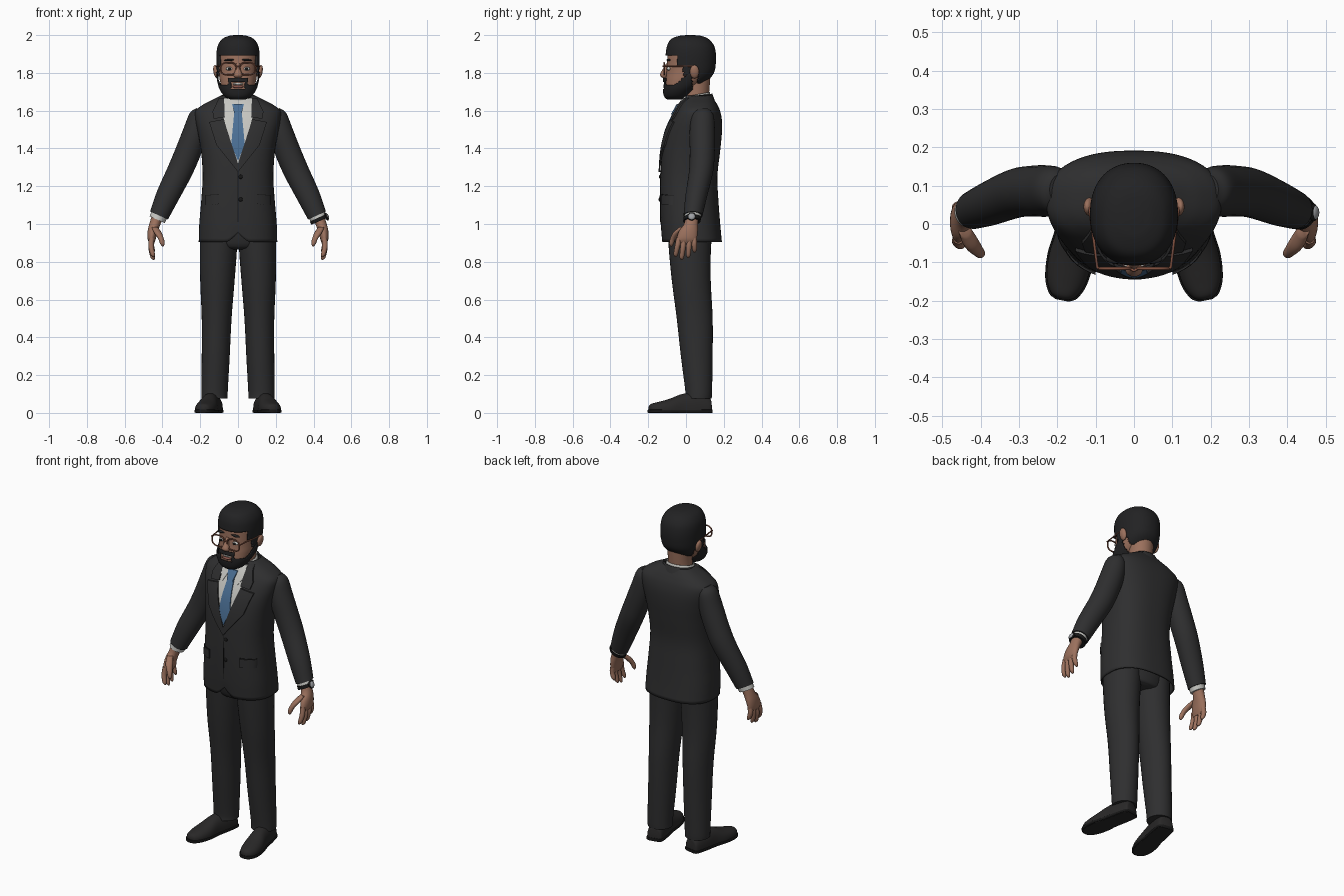
import bpy, bmesh, math
from mathutils import Vector

if "Cube" in bpy.data.objects:
    bpy.data.objects.remove(bpy.data.objects["Cube"])


def material(name, r, g, b):
    m = bpy.data.materials.new(name)
    m.use_nodes = True
    m.diffuse_color = (r, g, b, 1)
    m.node_tree.nodes["Principled BSDF"].inputs["Base Color"].default_value = (r, g, b, 1)
    return m


SUIT = material("charcoal suit", .028, .028, .029)
HAIR = material("black hair", .016, .016, .017)
SKIN = material("skin", .33, .165, .11)
SHIRT = material("off white", .56, .56, .53)
TIE = material("blue tie", .07, .16, .30)
FRAME = material("brown frame", .24, .09, .055)
SHOE = material("shoe leather", .022, .021, .021)
SOLE = material("sole rubber", .009, .009, .009)
LIP = material("lip", .24, .09, .07)
METAL = material("watch metal", .35, .36, .38)


def finish(obj, mat, mirror=False, solid=0):
    obj.data.materials.clear()
    obj.data.materials.append(mat)
    bpy.ops.object.select_all(action='DESELECT')
    obj.select_set(True)
    bpy.context.view_layer.objects.active = obj
    bpy.ops.object.shade_smooth_by_angle(angle=math.radians(50))
    if solid:
        obj.modifiers.new("thickness", 'SOLIDIFY').thickness = solid
    if mirror:
        obj.modifiers.new("mirror", 'MIRROR')
    return obj


def add_mesh(name, bm, mat, **kw):
    bmesh.ops.recalc_face_normals(bm, faces=bm.faces[:])
    me = bpy.data.meshes.new(name)
    bm.to_mesh(me)
    bm.free()
    obj = bpy.data.objects.new(name, me)
    bpy.context.collection.objects.link(obj)
    return finish(obj, mat, **kw)


def dense(stations, k):
    """Catmull-Rom refinement of a list of sections."""
    p = [Vector(s) for s in stations]
    p = [p[0] * 2 - p[1]] + p + [p[-1] * 2 - p[-2]]
    out = []
    for a, b, c, d in zip(p, p[1:], p[2:], p[3:]):
        for i in range(k):
            t = i / k
            out.append((b * 2 + (c - a) * t + (a * 2 - b * 5 + c * 4 - d) * t ** 2
                        + (b * 3 - a - c * 3 + d) * t ** 3) / 2)
    return out + [p[-2]]


def loft(name, mat, stations, k=5, n=32, power=2, tilt=(0, 0), warp=None, keep=None, caps=True, **kw):
    """Skin through level sections (x, y, z, half width, half depth)."""
    bm = bmesh.new()
    rings = []
    for x, y, z, rx, ry in dense(stations, k):
        ring = []
        for i in range(n):
            a = math.tau * i / n
            c, s = math.cos(a), math.sin(a)
            dx = math.copysign(abs(c) ** (2 / power), c) * max(rx, .001)
            dy = math.copysign(abs(s) ** (2 / power), s) * max(ry, .001)
            v = Vector((x + dx, y + dy, z + tilt[0] * dx + tilt[1] * dy))
            ring.append(bm.verts.new(warp(v) if warp else v))
        rings.append(ring)
    for r, q in zip(rings, rings[1:]):
        for i in range(n):
            bm.faces.new((r[i], r[i - 1], q[i - 1], q[i]))
    if caps:
        bm.faces.new(rings[0])
        bm.faces.new(rings[-1])
    if keep:
        lost = [f for f in bm.faces if not keep(*f.calc_center_median())]
        bmesh.ops.delete(bm, geom=lost, context='FACES')
    return add_mesh(name, bm, mat, **kw)


def ball(name, mat, loc, size, turn=0, **kw):
    bm = bmesh.new()
    bmesh.ops.create_uvsphere(bm, u_segments=24, v_segments=14, radius=1)
    for v in bm.verts:
        x, y, z = (v.co[i] * size[i] for i in range(3))
        c, s = math.cos(turn), math.sin(turn)
        v.co = Vector(loc) + Vector((x * c - z * s, y, x * s + z * c))
    return add_mesh(name, bm, mat, **kw)


def tube(name, mat, points, radius, cyclic=False, **kw):
    cu = bpy.data.curves.new(name, 'CURVE')
    cu.dimensions = '3D'
    cu.bevel_depth, cu.bevel_resolution, cu.use_fill_caps = radius, 2, True
    sp = cu.splines.new('POLY')
    sp.points.add(len(points) - 1)
    for p, co in zip(sp.points, points):
        p.co = (*co, 1)
    sp.use_cyclic_u = cyclic
    obj = bpy.data.objects.new(name, cu)
    bpy.context.collection.objects.link(obj)
    bpy.ops.object.select_all(action='DESELECT')
    obj.select_set(True)
    bpy.context.view_layer.objects.active = obj
    bpy.ops.object.convert(target='MESH')
    return finish(bpy.context.view_layer.objects.active, mat, **kw)


def sections(rows):
    """(z, half width, front y, back y) to loft sections."""
    return [(0, (f + b) / 2, z, w, (b - f) / 2) for z, w, f, b in rows]


# Jacket body, with the front hem cut away at the middle
POWER = 2.5
torso = sections([(.905, .208, -.128, .19), (1, .205, -.134, .181), (1.12, .195, -.137, .172),
                  (1.25, .187, -.135, .166), (1.38, .195, -.127, .18), (1.48, .212, -.107, .19),
                  (1.55, .226, -.079, .19), (1.6, .224, -.052, .18), (1.635, .18, -.032, .164),
                  (1.66, .13, -.014, .148), (1.68, .092, 0, .135)])
fine_torso = dense(torso, 5)


def cutaway(v):
    if v.y < 0 and v.z < 1:
        v.z += .05 * (1 - (v.z - .905) / .095) * max(0, 1 - abs(v.x) / .06) ** 1.4
    return v


loft("jacket_body", SUIT, torso, n=96, power=POWER, warp=cutaway, caps=False, solid=.008)


def front_y(x, z):
    for a, b in zip(fine_torso, fine_torso[1:]):
        if z <= b[2]:
            break
    s = a.lerp(b, min(1, max(0, (z - a[2]) / (b[2] - a[2]))))
    return s[1] - s[4] * max(0, 1 - min(1, abs(x) / s[3]) ** POWER) ** (1 / POWER)


def panel(name, mat, outline, lift, thick=.006, **kw):
    """Thin cloth plate laid on the front of the jacket."""
    bm = bmesh.new()
    bm.faces.new([bm.verts.new((x, 0, z)) for x, z in outline])
    for axis, lo, hi in ((0, -.2, .2), (2, 1, 1.7)):
        for i in range(int((hi - lo) / .015) + 1):
            co, no = Vector(), Vector()
            co[axis], no[axis] = lo + i * .015 + .0037, 1
            bmesh.ops.bisect_plane(bm, geom=bm.verts[:] + bm.edges[:] + bm.faces[:], plane_co=co, plane_no=no)
    for v in bm.verts:
        v.co.y = front_y(v.co.x, v.co.z) - lift
    new = bmesh.ops.extrude_face_region(bm, geom=bm.faces[:], use_keep_orig=True)["geom"]
    for v in new:
        if isinstance(v, bmesh.types.BMVert):
            v.co.y += thick
    return add_mesh(name, bm, mat, **kw)


# Shirt front, tie, lapels and pockets
panel("shirt_front", SHIRT, [(0, 1.31), (.075, 1.55), (.082, 1.665), (-.082, 1.665), (-.075, 1.55)], .004)
panel("shirt_collar_points", SHIRT, [(.02, 1.63), (.05, 1.565), (.076, 1.61), (.07, 1.668), (.03, 1.66)],
      .01, mirror=True)
panel("tie_blade", TIE, [(-.02, 1.59), (-.036, 1.42), (0, 1.335), (.036, 1.42), (.02, 1.59)], .01)
panel("tie_knot", TIE, [(-.018, 1.58), (.018, 1.58), (.031, 1.635), (-.031, 1.635)], .017, .009)
panel("lapels", SUIT, [(0, 1.275), (0, 1.32), (.062, 1.51), (.074, 1.555), (.153, 1.54), (.115, 1.42)],
      .011, .009, mirror=True)
panel("jacket_collar_fronts", SUIT, [(.07, 1.565), (.128, 1.557), (.135, 1.595), (.1, 1.668), (.074, 1.668)],
      .011, .009, mirror=True)
panel("pocket_flaps", SUIT, [(.1, 1.105), (.176, 1.1), (.176, 1.15), (.1, 1.155)], .008, .009, mirror=True)
panel("pocket_seams", SOLE, [(.1, 1.153), (.176, 1.148), (.176, 1.153), (.1, 1.158)], .004, mirror=True)
panel("front_seam", SOLE, [(-.002, 1.01), (.002, 1.01), (.002, 1.28), (-.002, 1.28)], .002, .004)
for z in (1.25, 1.13):
    ball("jacket_button", SOLE, (.014, front_y(0, z) - .002, z), (.011, .006, .011))

# Collars and neck
loft("neck", SKIN, [(0, .05, 1.6, .07, .065), (0, .055, 1.7, .066, .068), (0, .06, 1.79, .07, .07)])
loft("shirt_collar", SHIRT, [(0, .052, 1.64, .088, .08), (0, .052, 1.685, .077, .075)],
     tilt=(0, .18), caps=False, solid=.006)
loft("jacket_collar", SUIT, [(0, .058, 1.625, .125, .1), (0, .058, 1.655, .105, .09), (0, .056, 1.68, .089, .083)],
     n=64, tilt=(0, .12), caps=False, solid=.008, keep=lambda x, y, z: y > 0)

# Sleeves and cuffs
SLOPE = (.45, 0)
loft("sleeves", SUIT, [(.19, .09, 1.6, .03, .04), (.205, .088, 1.565, .05, .06), (.228, .086, 1.48, .06, .067),
                       (.265, .086, 1.38, .062, .066), (.308, .08, 1.28, .061, .064),
                       (.372, .055, 1.15, .056, .058), (.418, .037, 1.045, .047, .05)], tilt=SLOPE, mirror=True)
loft("shirt_cuffs", SHIRT, [(.416, .037, 1.05, .041, .044), (.428, .033, 1.023, .04, .043)],
     tilt=SLOPE, mirror=True)

# Wrist watch on the left arm
loft("watch_strap", SOLE, [(.424, .034, 1.033, .044, .047), (.431, .031, 1.015, .043, .046)], tilt=SLOPE)
for name, mat, out, r in (("watch_case", SOLE, .468, .023), ("watch_dial", METAL, .472, .018)):
    ball(name, mat, (out, .03, 1.04), (.009, r, r), turn=.42)

# Hands
loft("palms", SKIN, [(.422, .034, 1.05, .03, .034), (.44, .026, 1, .028, .037), (.452, .012, .96, .026, .05),
                     (.458, .004, .92, .021, .053), (.457, .002, .895, .012, .046)], mirror=True, tilt=(.2, 0))
for name, base, tip, low in (("index", -.037, -.054, .825), ("middle", -.01, -.022, .81),
                             ("ring", .018, .012, .82), ("little", .042, .045, .848)):
    mid = (low + .92) / 2
    loft(name + "_fingers", SKIN, [(.457, base, .925, .015, .015), (.46, (base + tip) / 2, mid + .01, .0145, .0145),
                                   (.452, tip, low + .015, .012, .012), (.446, tip, low, .004, .004)],
         n=14, mirror=True)
loft("thumbs", SKIN, [(.442, -.015, .985, .016, .018), (.425, -.048, .955, .02, .02), (.407, -.07, .92, .015, .015),
                      (.4, -.077, .895, .012, .012), (.398, -.078, .882, .004, .004)], n=14, mirror=True)

# Trousers
loft("trouser_seat", SUIT, sections([(.865, .08, -.05, .11), (.9, .17, -.09, .135), (1.1, .18, -.12, .15)]))
loft("trouser_legs", SUIT, [(.1, .02, 1.02, .098, .12), (.103, .02, .88, .098, .112), (.109, .028, .7, .091, .103),
                            (.113, .046, .5, .079, .095), (.118, .057, .3, .074, .084),
                            (.124, .067, .12, .07, .071), (.124, .067, .075, .069, .069)], mirror=True)


# Shoes: lofted from heel to toe, then laid down and turned outward
def lay(v):
    a = .195
    return Vector((.148 + v.x * math.cos(a) + v.z * math.sin(a),
                   v.x * math.sin(a) - v.z * math.cos(a), max(v.y, 0)))


shoe = [(-.135, .028, .05), (-.122, .045, .085), (-.05, .05, .105), (.02, .05, .1), (.09, .057, .074),
        (.15, .051, .058), (.187, .034, .048), (.2, .014, .036)]
loft("shoe_uppers", SHOE, [(0, .018, s, w, top - .018) for s, w, top in shoe], warp=lay, power=2.3, mirror=True)
loft("shoe_soles", SOLE, [(0, .009, s * 1.015, w + .004, .009) for s, w, top in shoe], warp=lay, power=6, mirror=True)

# Head, with hair and beard as shells over the same shape
skull = sections([(1.672, .03, -.09, -.03), (1.688, .06, -.104, .0), (1.72, .084, -.109, .04),
                  (1.76, .096, -.108, .1), (1.8, .101, -.103, .137), (1.85, .104, -.1, .148),
                  (1.9, .104, -.097, .148), (1.94, .096, -.089, .137), (1.97, .074, -.069, .11),
                  (1.985, .042, -.03, .075), (1.99, .01, .01, .035)])


def shell(grow):
    return [(x, y, z + grow * (z - 1.83) / .16, w + grow, d + grow) for x, y, z, w, d in skull]


def hair_area(x, y, z):
    line = 1.893 if y < -.045 else 1.84 if y < -.015 else 1.785 if y < .065 else 1.745
    return z > line


def beard_area(x, y, z):
    edge = 1.773 if abs(x) < .05 else 1.735 + max(0, y + .06) * .85
    mouth = abs(x) < .036 and 1.716 < z < 1.753 and y < 0
    return y < .03 and z < edge and not mouth


head = dict(k=8, n=96, power=2.2)
loft("head", SKIN, skull, **head)
loft("hair", HAIR, shell(.01), keep=hair_area, solid=.01, **head)
loft("beard", HAIR, shell(.007), keep=beard_area, solid=.007, **head)

# Face
loft("nose", SKIN, [(0, -.097, 1.85, .01, .008), (0, -.109, 1.82, .013, .014), (0, -.118, 1.793, .022, .019),
                    (0, -.117, 1.779, .021, .015), (0, -.11, 1.77, .012, .006)], n=20)
ball("lips", LIP, (0, -.107, 1.727), (.03, .01, .008))
ball("teeth", SHIRT, (0, -.107, 1.742), (.028, .007, .006))
ball("eyes", SHIRT, (.045, -.09, 1.822), (.018, .011, .01), mirror=True)
ball("pupils", SOLE, (.045, -.098, 1.822), (.008, .006, .008), mirror=True)
ball("eyebrows", HAIR, (.046, -.092, 1.868), (.028, .011, .006), turn=-.08, mirror=True)
ball("ears", SKIN, (.116, .045, 1.806), (.014, .024, .036), turn=-.2, mirror=True)

# Spectacles
rim = []
for i in range(32):
    c, s = math.cos(math.tau * i / 32), math.sin(math.tau * i / 32)
    rim.append((.05 + .041 * math.copysign(abs(c) ** .75, c), -.116, 1.822 + .033 * math.copysign(abs(s) ** .75, s)))
tube("spectacle_rims", FRAME, rim, .004, cyclic=True, mirror=True)
tube("spectacle_bridge", FRAME, [(-.01, -.116, 1.832), (0, -.122, 1.836), (.01, -.116, 1.832)], .004)
tube("spectacle_temples", FRAME, [(.09, -.116, 1.834), (.096, -.113, 1.836), (.116, .045, 1.836)], .004, mirror=True)
